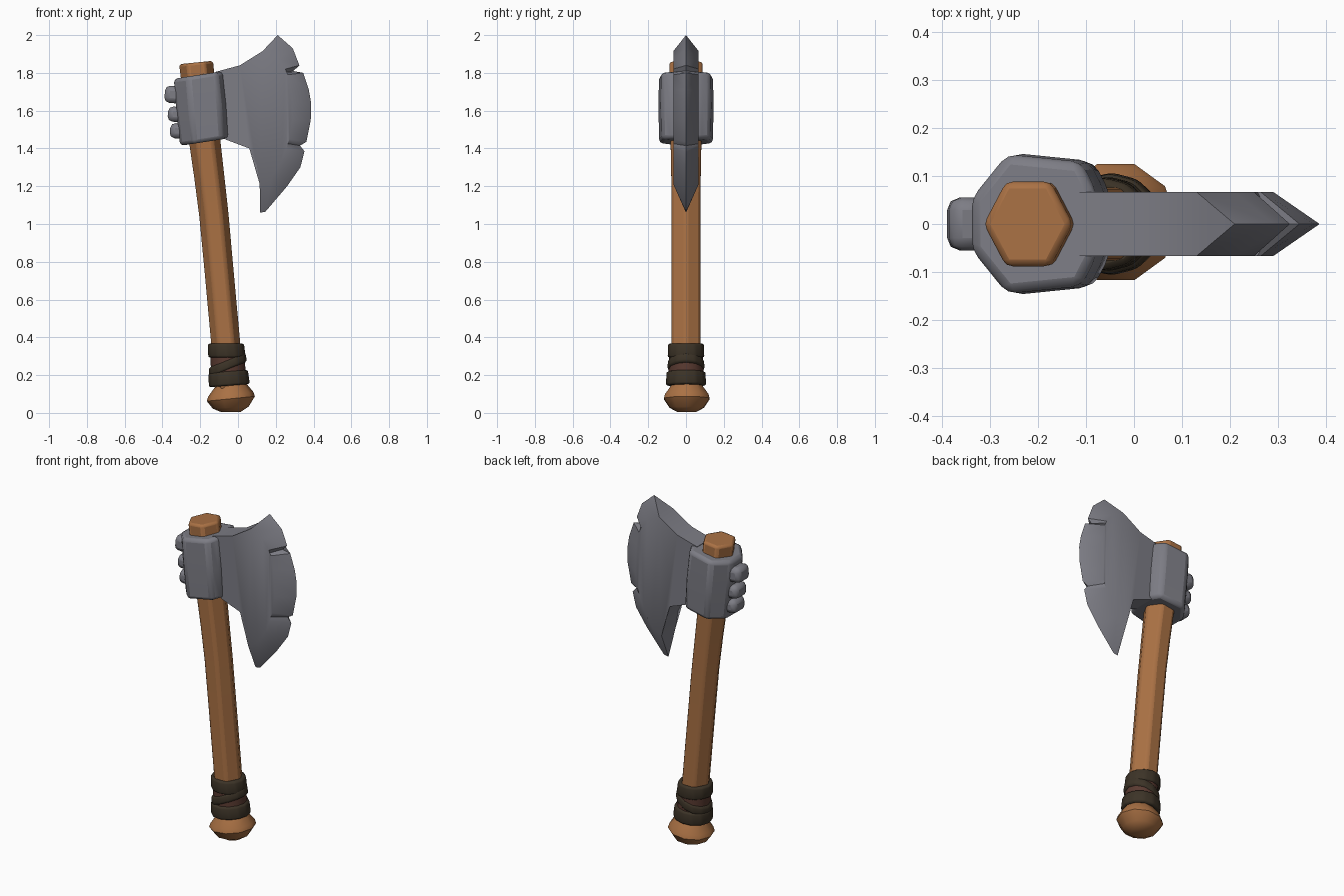
import bpy, bmesh, math
from mathutils import Matrix

if "Cube" in bpy.data.objects:
    bpy.data.objects.remove(bpy.data.objects["Cube"])


def material(name, rgb):
    m = bpy.data.materials.new(name)
    m.diffuse_color = (*rgb, 1)
    m.use_nodes = True
    m.node_tree.nodes["Principled BSDF"].inputs["Base Color"].default_value = m.diffuse_color
    return m


WOOD = material("wood", (0.40, 0.165, 0.058))
STEEL = material("steel", (0.205, 0.205, 0.235))
LEATHER = material("dark leather", (0.045, 0.033, 0.02))
LINER = material("red brown leather", (0.10, 0.042, 0.03))


def finish(name, bm, mat, bevel=0, segments=2):
    bmesh.ops.recalc_face_normals(bm, faces=bm.faces)
    me = bpy.data.meshes.new(name)
    bm.to_mesh(me)
    bm.free()
    ob = bpy.data.objects.new(name, me)
    bpy.context.collection.objects.link(ob)
    me.materials.append(mat)
    bpy.ops.object.select_all(action='DESELECT')
    ob.select_set(True)
    bpy.context.view_layer.objects.active = ob
    bpy.ops.object.shade_smooth_by_angle(angle=math.radians(38))
    if bevel:
        b = ob.modifiers.new("soft edges", 'BEVEL')
        b.width, b.segments, b.limit_method = bevel, segments, 'ANGLE'
        b.angle_limit = math.radians(25)
    return ob


def ring(cx, z, rx, ry, n, slope=0.1, cy=0.0):
    pts = []
    for i in range(n):
        a = math.tau * i / n
        dx = rx * math.cos(a)
        pts.append((cx + dx, cy + ry * math.sin(a), z + slope * dx))
    return pts


def loft(name, rings, mat, bevel=0):
    bm = bmesh.new()
    rows = [[bm.verts.new(p) for p in r] for r in rings]
    for a, b in zip(rows, rows[1:]):
        for i in range(len(a)):
            j = (i + 1) % len(a)
            bm.faces.new((a[i], a[j], b[j], b[i]))
    bm.faces.new(rows[0])
    bm.faces.new(rows[-1])
    return finish(name, bm, mat, bevel)


# Gently curved six-sided handle: centre x, z, x radius, y radius
loft("handle", [ring(cx, z, rx, ry, 6) for cx, z, rx, ry in (
    (-0.042, 0.10, 0.080, 0.088), (-0.068, 0.40, 0.080, 0.088),
    (-0.100, 0.75, 0.080, 0.088), (-0.128, 1.05, 0.081, 0.088),
    (-0.152, 1.25, 0.083, 0.090), (-0.175, 1.43, 0.086, 0.094),
    (-0.222, 1.855, 0.093, 0.102))], WOOD, 0.014)

# Flared knob at the foot
loft("handle_knob", [ring(-0.038, z, r, r, 10, s, 0.004) for z, r, s in (
    (0.004, 0.050, 0.0), (0.028, 0.095, 0.06), (0.075, 0.127, 0.1),
    (0.098, 0.120, 0.1), (0.145, 0.084, 0.1), (0.17, 0.07, 0.1))], WOOD)

# Grip: liner, two straps and a slanting strap between them
loft("grip_liner", [ring(-0.047, 0.15, 0.093, 0.093, 12),
                    ring(-0.060, 0.355, 0.088, 0.090, 12)], LINER)


def strap(name, cx, z, h, r, slope):
    loft(name, [ring(cx, z - h / 2, r * 1.02, r, 12, slope),
                ring(cx - 0.006, z + h / 2, r * 0.98, r * 0.97, 12, slope)],
         LEATHER, 0.012)


strap("strap_lower", -0.046, 0.182, 0.075, 0.108, 0.08)
strap("strap_upper", -0.058, 0.330, 0.075, 0.099, 0.0)
strap("strap_slanting", -0.052, 0.255, 0.05, 0.100, 0.42)

# Steel collar around the handle, leaning with it
HALF = [(-0.12, 0.055), (-0.045, 0.148), (0.112, 0.132), (0.145, 0.068)]
PROFILE = HALF + [(x, -y) for x, y in reversed(HALF)]
loft("collar", [[(cx + x * s, y * s, z + 0.15 * x) for x, y in PROFILE]
                for cx, z, s in ((-0.190, 1.432, 0.97), (-0.206, 1.61, 1.0),
                                 (-0.222, 1.787, 0.98))], STEEL, 0.02)

# Three lumps on the back of the collar
for i, (x, z, h) in enumerate(((-0.343, 1.685, 0.09), (-0.326, 1.58, 0.08),
                               (-0.315, 1.492, 0.08))):
    bm = bmesh.new()
    bmesh.ops.create_cube(bm, size=1, matrix=Matrix.Translation((x, 0, z))
                          @ Matrix.Rotation(0.1, 4, 'Y')
                          @ Matrix.Diagonal((0.09, 0.11, h, 1)))
    finish(f"back_lump_{i + 1}", bm, STEEL, 0.026)

# Blade: flat cheeks, ground bevel, chipped cutting edge (x, z points)
T = 0.067
BACK = [(0.115, 1.21), (0.10, 1.31), (0.06, 1.40), (-0.065, 1.447),
        (-0.12, 1.62), (-0.12, 1.805), (0.01, 1.84)]
GROUND = [(0.13, 1.915), (0.21, 1.875), (0.25, 1.82), (0.257, 1.805),
          (0.264, 1.79), (0.28, 1.71), (0.29, 1.64), (0.288, 1.55),
          (0.272, 1.45), (0.265, 1.425), (0.255, 1.40), (0.23, 1.33),
          (0.18, 1.25)]
EDGE = [(0.21, 2.0), (0.29, 1.93), (0.325, 1.84), (0.293, 1.81),
        (0.345, 1.80), (0.375, 1.71), (0.387, 1.64), (0.385, 1.55),
        (0.362, 1.435), (0.328, 1.415), (0.352, 1.385), (0.33, 1.30),
        (0.26, 1.20), (0.145, 1.065)]
bm = bmesh.new()
edge = [bm.verts.new((x, 0, z)) for x, z in EDGE]
heel = bm.verts.new((0.116, 0, 1.06))
sides = []
for y in (T, -T):
    back = [bm.verts.new((x, y, z)) for x, z in BACK]
    ground = [bm.verts.new((x, y, z)) for x, z in GROUND]
    bm.faces.new(back + ground)
    rim = ground + back[:1]
    for i in range(len(edge) - 1):
        bm.faces.new((rim[i], rim[i + 1], edge[i + 1], edge[i]))
    bm.faces.new((back[0], edge[-1], heel))
    sides.append(back + ground[:1])
a, b = sides
for i in range(len(a) - 1):
    bm.faces.new((a[i], a[i + 1], b[i + 1], b[i]))
bm.faces.new((a[-1], edge[0], b[-1]))
bm.faces.new((a[0], heel, b[0]))
bmesh.ops.triangulate(bm, faces=[f for f in bm.faces if len(f.verts) > 4])
finish("blade", bm, STEEL)
